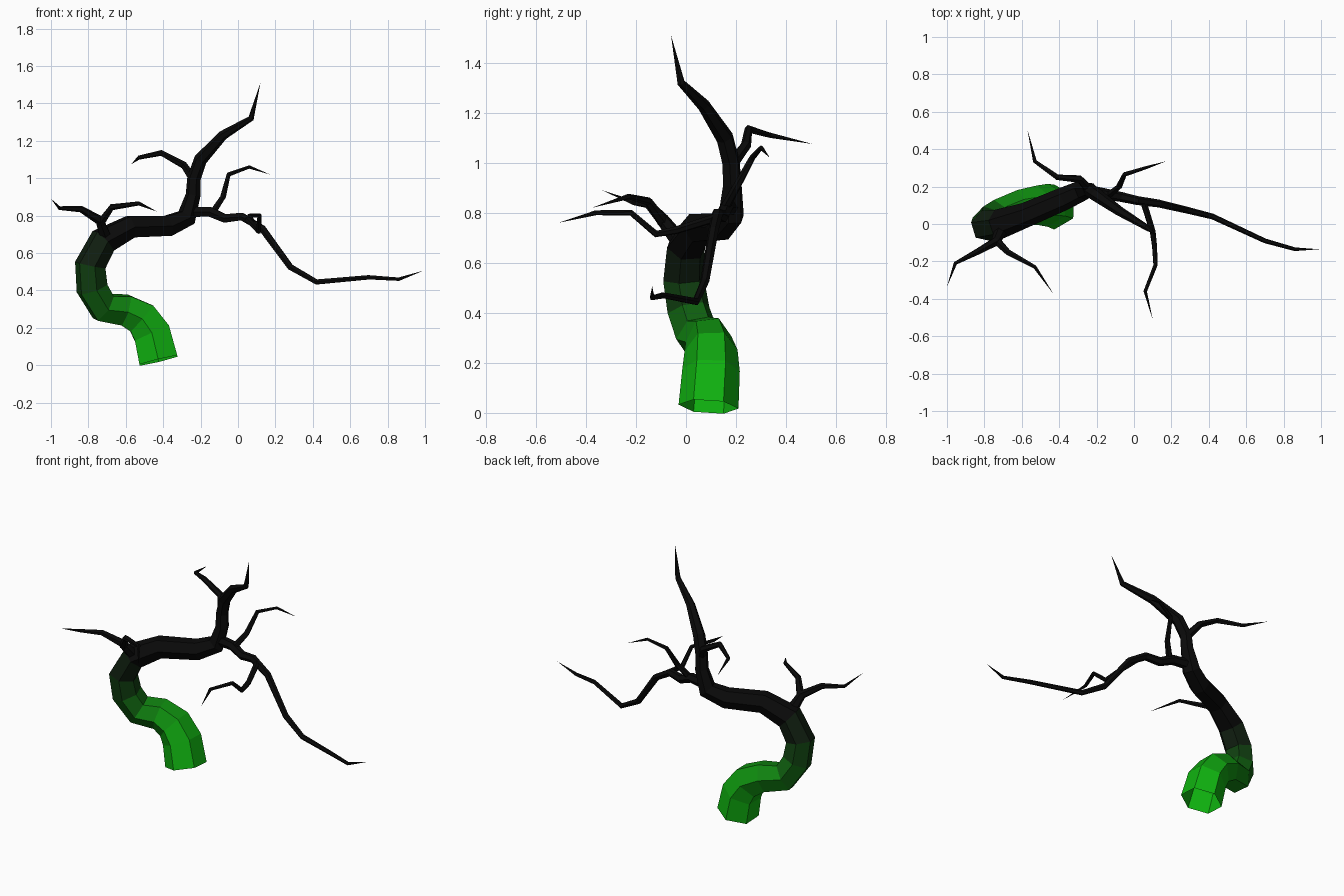
import bpy
import bmesh
import math
from mathutils import Vector

SIDES = 6

default_cube = bpy.data.objects.get("Cube")
if default_cube:
    bpy.data.objects.remove(default_cube, do_unlink=True)


def make_material(name, red, green, blue):
    material = bpy.data.materials.new(name)
    material.use_nodes = True
    colour = (red, green, blue, 1.0)
    material.diffuse_color = colour
    shader = material.node_tree.nodes["Principled BSDF"]
    shader.inputs["Base Color"].default_value = colour
    shader.inputs["Roughness"].default_value = 0.9
    return material


def sweep_limb(name, points, radii, materials, pick_material):
    """Sweep a tapered polygon along a path, with mitred rings and a pointed tip."""
    path = [Vector(point) for point in points]
    mesh_builder = bmesh.new()
    rings = []
    previous_tangent = None
    side = Vector((0, 1, 0))
    for index, (centre, radius) in enumerate(zip(path[:-1], radii)):
        ahead = (path[index + 1] - centre).normalized()
        behind = (centre - path[index - 1]).normalized() if index else ahead
        tangent = (ahead + behind).normalized()
        # Carry the ring orientation along the path without twisting
        if previous_tangent:
            side = previous_tangent.rotation_difference(tangent) @ side
        side = (side - tangent * side.dot(tangent)).normalized()
        other = tangent.cross(side)
        ring = []
        for corner in range(SIDES):
            angle = math.tau * corner / SIDES
            offset = side * math.cos(angle) + other * math.sin(angle)
            ring.append(mesh_builder.verts.new(centre + offset * radius))
        rings.append(ring)
        previous_tangent = tangent

    tip = mesh_builder.verts.new(path[-1])
    for segment, ring in enumerate(rings):
        for corner in range(SIDES):
            following = (corner + 1) % SIDES
            if segment + 1 < len(rings):
                above = rings[segment + 1]
                corners = (ring[corner], ring[following], above[following], above[corner])
            else:
                corners = (ring[corner], ring[following], tip)
            face = mesh_builder.faces.new(corners)
            face.material_index = pick_material(segment)

    mesh = bpy.data.meshes.new(name)
    mesh_builder.to_mesh(mesh)
    mesh_builder.free()
    for material in materials:
        mesh.materials.append(material)
    limb = bpy.data.objects.new(name, mesh)
    bpy.context.scene.collection.objects.link(limb)
    return limb


def add_branch(name, thick, thin, points):
    """A black branch tapering evenly from thick to thin before its point."""
    steps = len(points) - 2
    radii = [thick + (thin - thick) * step / steps for step in range(steps + 1)]
    return sweep_limb(name, points, radii, [black_bark], lambda segment: 0)


# Bark colours, fading from bright green at the root to black
black_bark = make_material("black bark", .003, .003, .003)
fade = [
    ("bright green bark", .45),
    ("fresh green bark", .37),
    ("leaf green bark", .29),
    ("mid green bark", .22),
    ("deep green bark", .12),
    ("dark green bark", .05),
    ("blackish green bark", .013),
]
trunk_materials = [make_material(name, .005, green, .005) for name, green in fade]
trunk_materials.append(black_bark)

# Twisting trunk, open at the base: centre of each ring and its radius
trunk_rings = [
    ((-.425, .09, .025), .12),
    ((-.46, .1, .17), .115),
    ((-.515, .1, .25), .106),
    ((-.605, .09, .295), .094),
    ((-.72, .045, .31), .09),
    ((-.78, .01, .41), .088),
    ((-.79, -.01, .535), .085),
    ((-.72, 0, .665), .08),
    ((-.575, .05, .74), .066),
    ((-.375, .135, .745), .062),
    ((-.275, .18, .79), .055),
    ((-.24, .185, .91), .04),
    ((-.235, .18, 1), .037),
    ((-.2, .155, 1.1), .036),
    ((-.08, .07, 1.23), .026),
    ((.07, -.02, 1.32), .016),
    ((.12, -.06, 1.51), 0),
]
sweep_limb(
    "trunk",
    [centre for centre, radius in trunk_rings],
    [radius for centre, radius in trunk_rings],
    trunk_materials,
    lambda segment: min(segment, len(fade)),
)

# Long drooping branch and the two twigs growing from it
add_branch("long_branch", .032, .01, [
    (-.26, .18, .82), (-.15, .16, .82), (-.07, .145, .785), (.02, .125, .795),
    (.13, .11, .73), (.28, .075, .525), (.42, .04, .445), (.7, -.09, .47),
    (.86, -.135, .46), (.99, -.135, .505),
])
add_branch("front_twig", .018, .01, [
    (.05, .12, .78), (.1, -.04, .73), (.11, -.12, .715),
    (.115, -.22, .8), (.06, -.36, .8), (.1, -.51, .76),
])
add_branch("rising_twig", .02, .009, [
    (-.14, .15, .81), (-.08, .2, .9), (-.05, .265, 1.02),
    (.06, .3, 1.06), (.17, .335, 1.02),
])

# Backward branch on the upper trunk
add_branch("back_branch", .026, .011, [
    (-.235, .18, .99), (-.29, .24, 1.07), (-.41, .25, 1.135),
    (-.53, .335, 1.11), (-.57, .505, 1.075),
])

# Forked branch on the trunk bend
add_branch("fork_right", .034, .01, [
    (-.71, -.03, .69), (-.74, -.095, .775), (-.84, -.15, .835),
    (-.955, -.21, .84), (-1, -.335, .89),
])
add_branch("fork_left", .024, .011, [
    (-.735, -.09, .76), (-.675, -.15, .845), (-.53, -.23, .865),
    (-.43, -.375, .82),
])
